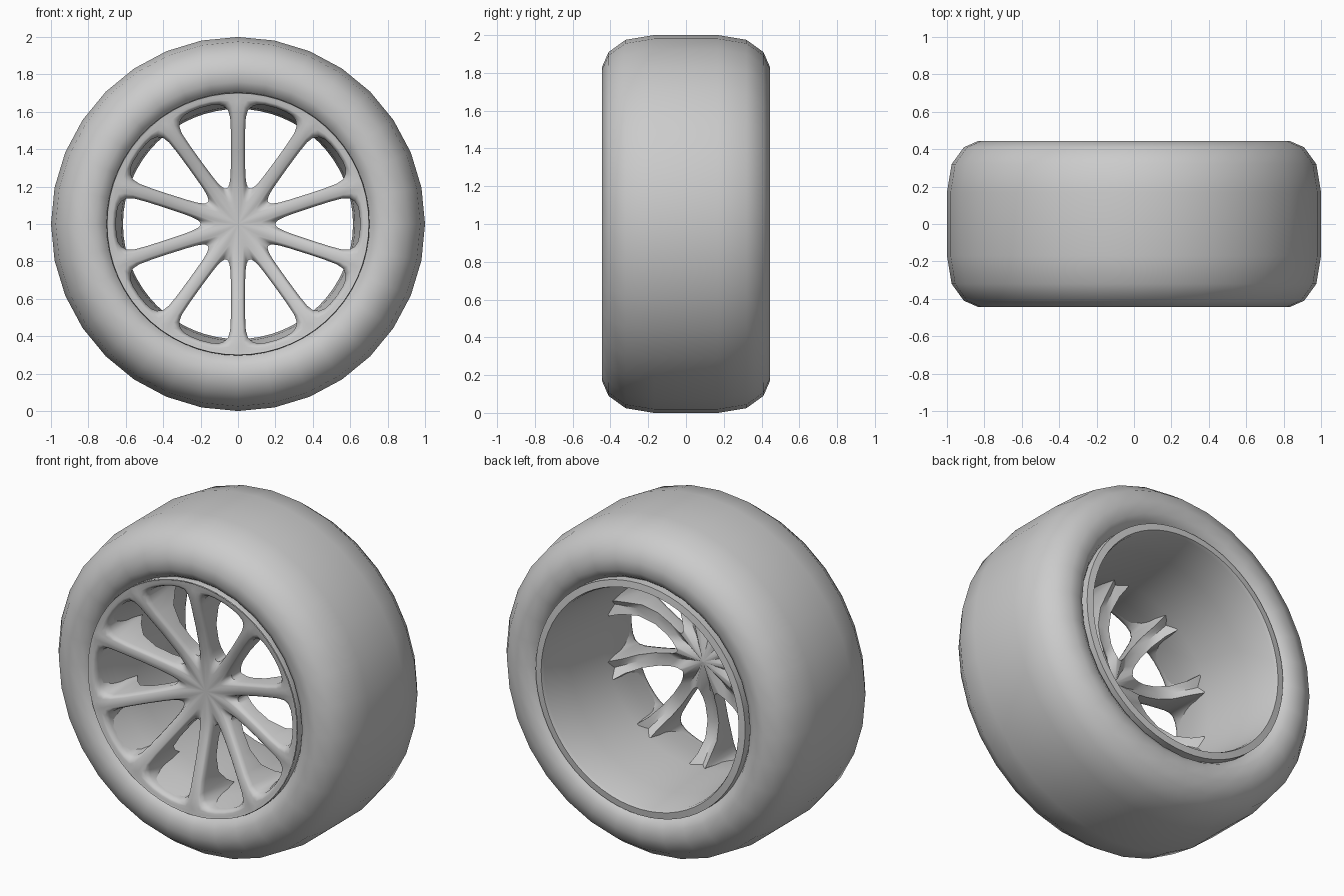
import bpy, bmesh, math

if "Cube" in bpy.data.objects:
    bpy.data.objects.remove(bpy.data.objects["Cube"])

CENTRE_Z = 1.0


def place(r, deg, y):
    a = math.radians(deg)
    return (r * math.sin(a), y, CENTRE_Z + r * math.cos(a))


def finish(name, bm, angle):
    bmesh.ops.remove_doubles(bm, verts=bm.verts[:], dist=0.0005)
    bmesh.ops.recalc_face_normals(bm, faces=bm.faces[:])
    me = bpy.data.meshes.new(name)
    bm.to_mesh(me)
    bm.free()
    ob = bpy.data.objects.new(name, me)
    bpy.context.collection.objects.link(ob)
    bpy.ops.object.select_all(action='DESELECT')
    bpy.context.view_layer.objects.active = ob
    ob.select_set(True)
    bpy.ops.object.shade_smooth_by_angle(angle=math.radians(angle))
    return ob


def grid(bm, rows, closed=False):
    vs = [[bm.verts.new(p) for p in row] for row in rows]
    n = len(vs)
    for i in range(n if closed else n - 1):
        a, b = vs[i], vs[(i + 1) % n]
        for j in range(len(a) - 1):
            bm.faces.new((a[j], b[j], b[j + 1], a[j + 1]))


def revolve(name, profile, steps, angle):
    bm = bmesh.new()
    grid(bm, [[place(r, 360 * i / steps, y) for r, y in profile]
              for i in range(steps)], closed=True)
    return finish(name, bm, angle)


# Tyre: symmetrical profile (radius, y) turned around the axle
half = [(1.0, 0.17), (0.975, 0.32), (0.91, 0.41), (0.83, 0.445),
        (0.76, 0.44), (0.72, 0.415), (0.70, 0.385)]
revolve("tyre", [(r, -y) for r, y in reversed(half)] + half, 32, 50)

# Rim barrel with its rear lip
revolve("rim_barrel", [(0.70, 0.38), (0.70, 0.435), (0.66, 0.44), (0.652, 0.42),
                       (0.635, 0.2), (0.615, -0.1), (0.625, -0.25),
                       (0.655, -0.40)], 64, 40)
# Edge of the front lip
revolve("front_lip", [(0.70, -0.43), (0.703, -0.42), (0.70, -0.38)], 60, 40)


# Dished front surface height
def front_y(r):
    pts = [(0, -0.305), (0.10, -0.31), (0.16, -0.31), (0.25, -0.325),
           (0.40, -0.365), (0.55, -0.41), (0.65, -0.43), (0.71, -0.43)]
    for (r0, y0), (r1, y1) in zip(pts, pts[1:]):
        if r <= r1:
            return y0 + (y1 - y0) * (r - r0) / (r1 - r0)
    return pts[-1][1]


# Half window outline: radius, angle, then matching spoke/hub/rim point, back y
outline = [(0.20, 18, 0, 0, -0.20), (0.204, 15, 0, 0, -0.20),
           (0.22, 12, 0, 0, -0.205), (0.25, 9.4, 0.14, 0, -0.22),
           (0.30, 7.4, 0.24, 0, -0.24), (0.40, 5.4, 0.40, 0, -0.26),
           (0.50, 4.4, 0.52, 0, -0.24), (0.57, 4.2, 0.61, 0, -0.17),
           (0.61, 5.0, 0.66, 0, -0.11), (0.635, 7, 0.70, 0, -0.30),
           (0.648, 9.5, 0.70, 6, -0.36), (0.652, 13, 0.70, 12, -0.36),
           (0.653, 18, 0.70, 18, -0.36)]
# Rows across the spoke: blend towards the middle, and drop of the rounded edge
front_rows = [(1, -0.004), (0.7, 0), (0.4, 0.0), (0.18, 0.007), (0, 0.03)]


def sector_rows(base, side):
    rows = []
    for r, a, pr, pa, yb in outline:
        def flat(t):
            w0, w1 = math.radians(a), math.radians(pa)
            x = r * math.sin(w0) * (1 - t) + pr * math.sin(w1) * t
            z = r * math.cos(w0) * (1 - t) + pr * math.cos(w1) * t
            return math.hypot(x, z), math.degrees(math.atan2(x, z))
        row = []
        for t, drop in front_rows:
            rr, aa = flat(t)
            row.append(place(rr, base + side * aa, front_y(rr) + drop))
        row.append(place(r, base + side * a, yb))
        row.append(place(pr, base + side * pa, -0.16 if pr == 0 else yb))
        rows.append(row)
    return rows


# Ten spokes, hub and front rim ring in one mesh
bm = bmesh.new()
for i in range(10):
    for side in (1, -1):
        grid(bm, sector_rows(36 * i, side))
finish("spokes_and_hub", bm, 45)
